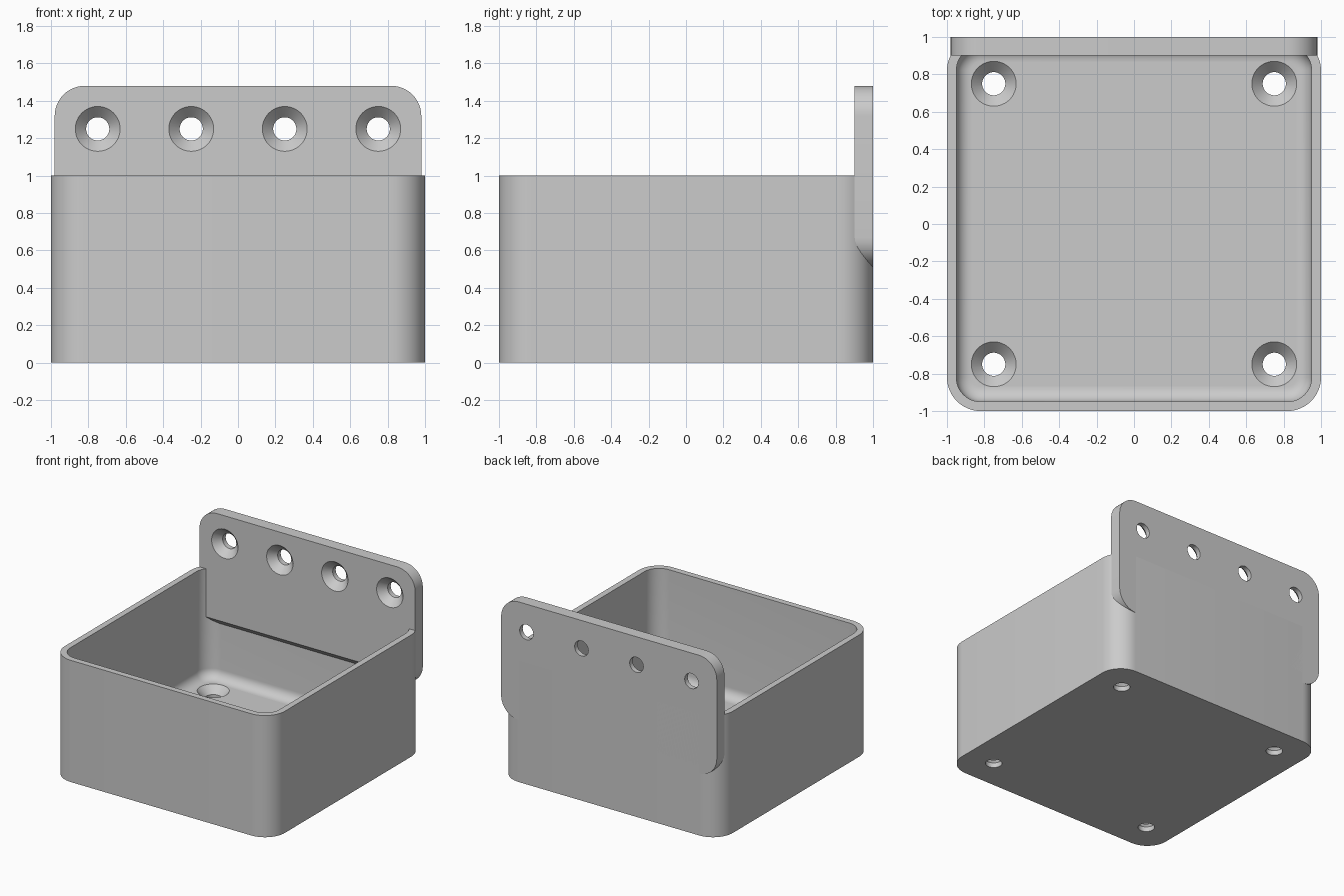
import bpy, bmesh
from math import sin, cos, pi, radians
from mathutils import Matrix

cube = bpy.data.objects.get("Cube")
if cube:
    bpy.data.objects.remove(cube, do_unlink=True)

grey = bpy.data.materials.new("plain grey")
grey.use_nodes = True
colour = (0.6, 0.6, 0.6, 1)
grey.diffuse_color = colour
grey.node_tree.nodes["Principled BSDF"].inputs["Base Color"].default_value = colour


def rounded_ring(hx, hy, r, z, steps=12):
    """Points of a rounded rectangle at one height."""
    points = []
    for corner, (sx, sy) in enumerate(((1, 1), (-1, 1), (-1, -1), (1, -1))):
        for i in range(steps + 1):
            a = (corner + i / steps) * pi / 2
            points.append((sx * (hx - r) + r * cos(a), sy * (hy - r) + r * sin(a), z))
    return points


def circle_ring(r, z, sides=48):
    return [(r * cos(2 * pi * i / sides), r * sin(2 * pi * i / sides), z) for i in range(sides)]


def loft(rings):
    """Closed solid through a list of rings."""
    bm = bmesh.new()
    loops = [[bm.verts.new(p) for p in ring] for ring in rings]
    n = len(loops[0])
    for a, b in zip(loops, loops[1:]):
        for i in range(n):
            j = (i + 1) % n
            bm.faces.new((a[i], a[j], b[j], b[i]))
    bm.faces.new(loops[0][::-1])
    bm.faces.new(loops[-1])
    bmesh.ops.recalc_face_normals(bm, faces=bm.faces)
    return bm


def make_object(name, bm):
    mesh = bpy.data.meshes.new(name)
    bm.to_mesh(mesh)
    bm.free()
    mesh.materials.append(grey)
    obj = bpy.data.objects.new(name, mesh)
    bpy.context.collection.objects.link(obj)
    return obj


def drill(obj, places, turn):
    """Cut countersunk holes whose mouths sit at the given places."""
    profile = ((0.12, 0.02), (0.12, 0), (0.062, -0.06), (0.062, -0.15))
    bpy.context.view_layer.objects.active = obj
    for place in places:
        bm = loft([circle_ring(r, z) for r, z in profile])
        bm.transform(Matrix.Translation(place) @ turn)
        cutter = make_object("hole_cutter", bm)
        cutter.hide_render = True
        mod = obj.modifiers.new("hole", "BOOLEAN")
        mod.operation = "DIFFERENCE"
        mod.solver = "EXACT"
        mod.object = cutter
        bpy.ops.object.modifier_apply(modifier=mod.name)
        bpy.data.objects.remove(cutter, do_unlink=True)


def smooth(obj):
    bpy.ops.object.select_all(action="DESELECT")
    obj.select_set(True)
    bpy.context.view_layer.objects.active = obj
    bpy.ops.object.shade_smooth_by_angle(angle=radians(30))


# Open box with rounded corners and a filleted floor
corner, wall, floor, fillet = 0.18, 0.05, 0.1, 0.08


def box_ring(inset, z):
    return rounded_ring(1 - inset, 1 - inset, corner - inset, z)


rings = [box_ring(0, 0), box_ring(0, 1), box_ring(wall, 1)]
for i in range(9):
    a = i / 8 * pi / 2
    rings.append(box_ring(wall + fillet * (1 - cos(a)), floor + fillet * (1 - sin(a))))
box = make_object("open_box", loft(rings))
drill(box, [(x, y, floor) for x in (-0.75, 0.75) for y in (-0.75, 0.75)], Matrix())
smooth(box)

# Mounting plate with rounded corners and a sloped lower edge
upright = Matrix.Rotation(pi / 2, 4, "X")
bm = loft([rounded_ring(0.98, 0.485, 0.16, z) for z in (0, 0.1)])
bm.transform(Matrix.Translation((0, 1, 0.995)) @ upright)
bmesh.ops.bisect_plane(bm, geom=bm.verts[:] + bm.edges[:] + bm.faces[:],
                       plane_co=(0, 0.995, 0.51), plane_no=(0, -1, -1), clear_outer=True)
bmesh.ops.holes_fill(bm, edges=[e for e in bm.edges if e.is_boundary], sides=0)
bmesh.ops.recalc_face_normals(bm, faces=bm.faces)
plate = make_object("mounting_plate", bm)
drill(plate, [(x, 0.9, 1.25) for x in (-0.75, -0.25, 0.25, 0.75)], upright)
smooth(plate)
